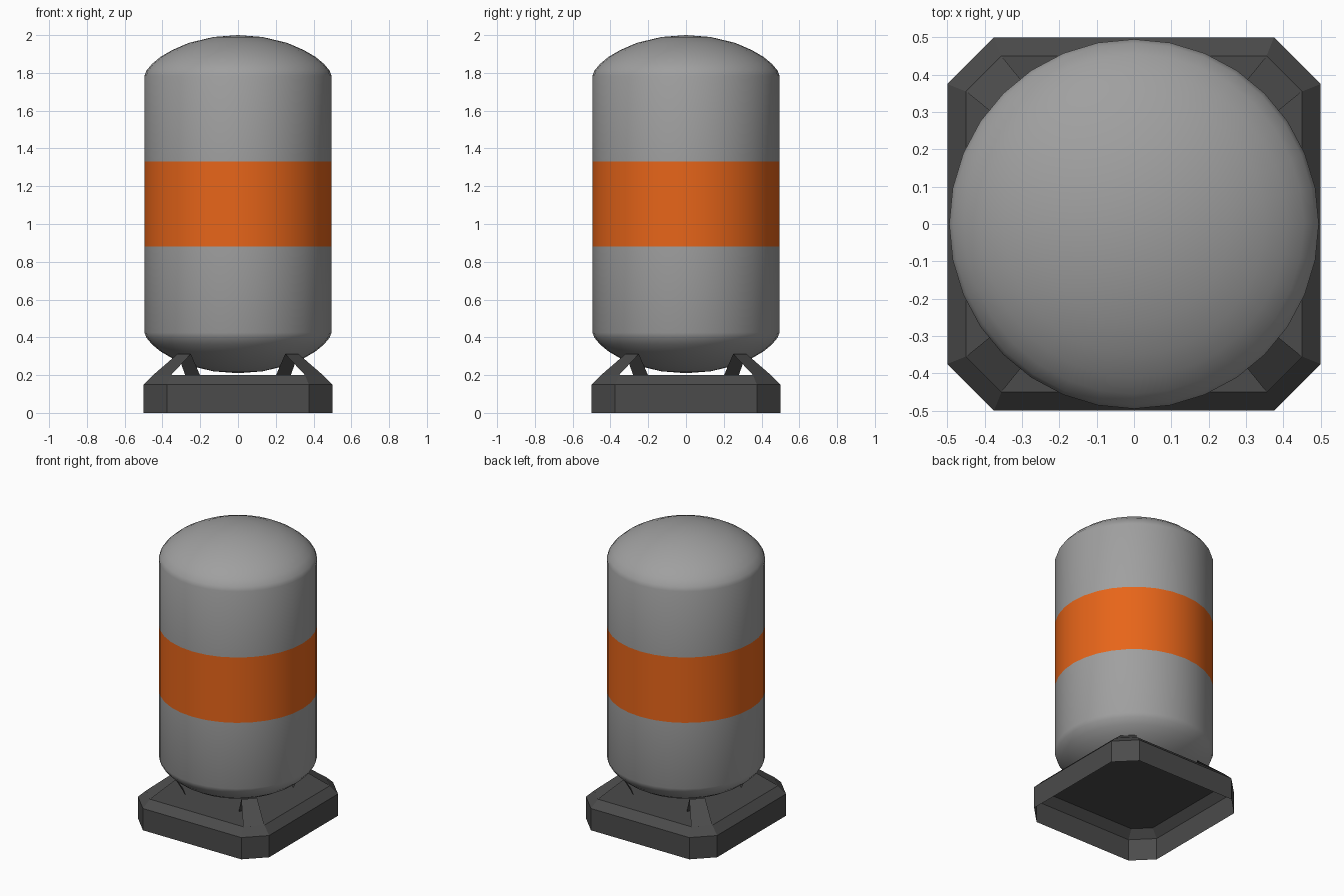
import bpy, bmesh
from math import cos, sin, pi, radians
from mathutils import Matrix

if "Cube" in bpy.data.objects:
    bpy.data.objects.remove(bpy.data.objects["Cube"])


def material(name, rgb):
    m = bpy.data.materials.new(name)
    m.diffuse_color = (*rgb, 1)
    m.use_nodes = True
    m.node_tree.nodes["Principled BSDF"].inputs["Base Color"].default_value = m.diffuse_color
    return m


def finish(name, bm, mats):
    bmesh.ops.recalc_face_normals(bm, faces=bm.faces)
    me = bpy.data.meshes.new(name)
    bm.to_mesh(me)
    bm.free()
    for m in mats:
        me.materials.append(m)
    ob = bpy.data.objects.new(name, me)
    bpy.context.collection.objects.link(ob)
    return ob


def loft(bm, loops, closed=True):
    """Bridge successive equal-length point loops with quads."""
    rings = [[bm.verts.new(p) for p in loop] for loop in loops]
    for a, b in zip(rings, rings[1:]):
        n = len(a)
        for i in range(n if closed else n - 1):
            j = (i + 1) % n
            bm.faces.new((a[i], a[j], b[j], b[i]))
    return rings


grey = material("tank_grey", (0.35, 0.35, 0.35))
orange = material("band_orange", (0.8, 0.13, 0.01))
dark = material("base_dark", (0.07, 0.07, 0.07))

# Tank: lathed profile, the lower dome mirrors the upper one
SIDES, MID = 32, 1.105
dome = [(0.495, 1.785), (0.485, 1.812), (0.455, 1.848), (0.41, 1.885),
        (0.35, 1.92), (0.26, 1.959), (0.13, 1.99)]
upper = [(0.495, 1.33)] + dome
profile = [(r, 2 * MID - z) for r, z in reversed(upper)] + upper
bm = bmesh.new()
rings = loft(bm, [[(r * cos(2 * pi * i / SIDES), r * sin(2 * pi * i / SIDES), z)
                   for i in range(SIDES)] for r, z in profile])
for ring, z in ((rings[0], 0.21), (rings[-1], 2.0)):
    tip = bm.verts.new((0, 0, z))
    for i in range(SIDES):
        bm.faces.new((ring[i], ring[(i + 1) % SIDES], tip))
# Painted band around the middle
for f in bm.faces:
    if abs(f.calc_center_median().z - MID) < 0.2:
        f.material_index = 1
tank = finish("tank", bm, [grey, orange])
bpy.context.view_layer.objects.active = tank
tank.select_set(True)
bpy.ops.object.shade_smooth_by_angle(angle=radians(35))
tank.select_set(False)


# Base: chamfered square tray, open underneath
def octagon(h, c, z):
    return [(h, -c, z), (h, c, z), (c, h, z), (-c, h, z),
            (-h, c, z), (-h, -c, z), (-c, -h, z), (c, -h, z)]


bm = bmesh.new()
rings = loft(bm, [octagon(0.5, 0.375, 0), octagon(0.5, 0.375, 0.15),
                  octagon(0.45, 0.355, 0.2)])
bm.faces.new(rings[-1])
finish("base", bm, [dark])

# Corner brackets: bent strips rising from the base to the tank
path = [(0.569, 0.067, 0.2), (0.403, 0.05, 0.312), (0.34, 0.055, 0.2)]
for k in range(4):
    bm = bmesh.new()
    loft(bm, [[(r, -w, z), (r, w, z)] for r, w, z in path], closed=False)
    bm.transform(Matrix.Rotation(pi / 4 + k * pi / 2, 4, 'Z'))
    finish(f"bracket_{k + 1}", bm, [dark])
